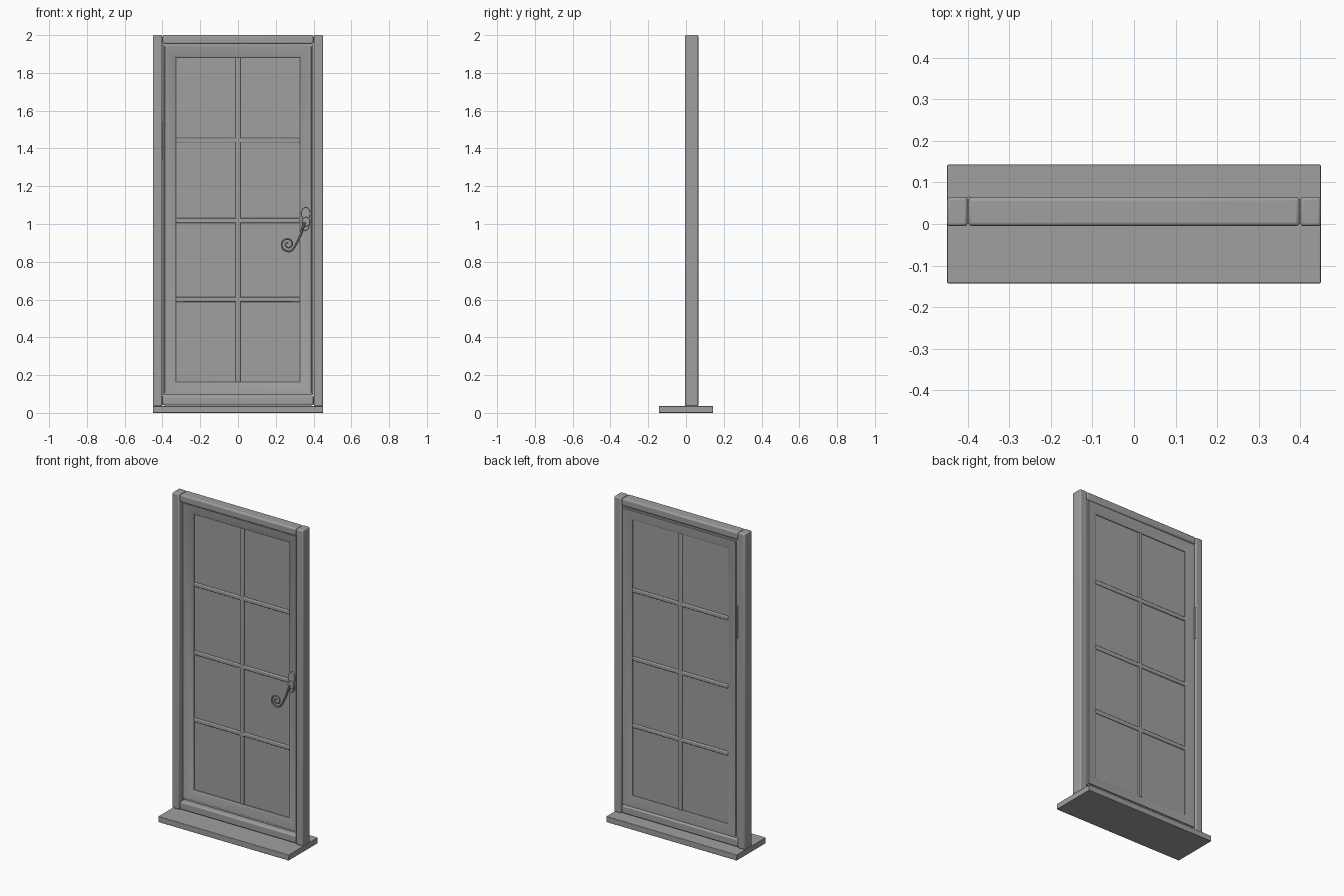
import bpy, bmesh, math

cube = bpy.data.objects.get("Cube")
if cube:
    bpy.data.objects.remove(cube)

GREY = (0.35, 0.35, 0.35, 1)
mat = bpy.data.materials.new("plain grey")
mat.use_nodes = True
mat.diffuse_color = GREY
mat.node_tree.nodes["Principled BSDF"].inputs["Base Color"].default_value = GREY


def finish(obj, bevel=0, segments=3):
    """Apply material, optional rounded edges and smooth shading."""
    obj.data.materials.append(mat)
    if bevel:
        mod = obj.modifiers.new("rounded edges", "BEVEL")
        mod.width, mod.segments = bevel, segments
    bpy.ops.object.select_all(action="DESELECT")
    obj.select_set(True)
    bpy.context.view_layer.objects.active = obj
    bpy.ops.object.shade_smooth_by_angle(angle=math.radians(35))
    return obj


def mesh_object(name, bm, bevel=0):
    bmesh.ops.recalc_face_normals(bm, faces=bm.faces)
    mesh = bpy.data.meshes.new(name)
    bm.to_mesh(mesh)
    bm.free()
    obj = bpy.data.objects.new(name, mesh)
    bpy.context.collection.objects.link(obj)
    return finish(obj, bevel)


def box(name, x, y, z, bevel=0):
    """Box spanning the given (low, high) pairs."""
    bm = bmesh.new()
    bmesh.ops.create_cube(bm, size=1)
    for v in bm.verts:
        for i, (lo, hi) in enumerate((x, y, z)):
            v.co[i] = hi if v.co[i] > 0 else lo
    return mesh_object(name, bm, bevel)


def mitred_frame(name, half, bottom, top, profile):
    """Sweep a closed (inset, depth) profile round a rectangle."""
    bm = bmesh.new()
    rings = []
    for inset, y in profile:
        w, lo, hi = half - inset, bottom + inset, top - inset
        rings.append([bm.verts.new((a, y, b))
                      for a, b in ((-w, lo), (w, lo), (w, hi), (-w, hi))])
    for k, ring in enumerate(rings):
        nxt = rings[(k + 1) % len(rings)]
        for i in range(4):
            j = (i + 1) % 4
            bm.faces.new((ring[i], ring[j], nxt[j], nxt[i]))
    return mesh_object(name, bm)


def disc(name, x, z, y, half_width, half_height, bevel):
    """Flat oval plate facing the front, y = (front, back)."""
    bm = bmesh.new()
    bmesh.ops.create_cone(bm, cap_ends=True, segments=32, radius1=1, radius2=1, depth=1)
    for v in bm.verts:
        a, b, c = v.co
        v.co = (x + a * half_width, y[0] if c > 0 else y[1], z + b * half_height)
    obj = mesh_object(name, bm, bevel)
    obj.modifiers[0].limit_method = "ANGLE"
    return obj


def tube(name, points, radius):
    """Round rod along points of (x, y, z, thickness)."""
    curve = bpy.data.curves.new(name, "CURVE")
    curve.dimensions = "3D"
    curve.bevel_depth, curve.bevel_resolution = radius, 3
    curve.use_fill_caps = True
    spline = curve.splines.new("NURBS")
    spline.points.add(len(points) - 1)
    spline.use_endpoint_u = True
    spline.order_u = 4
    for p, (x, y, z, r) in zip(spline.points, points):
        p.co, p.radius = (x, y, z, 1), r
    obj = bpy.data.objects.new(name, curve)
    bpy.context.collection.objects.link(obj)
    bpy.ops.object.select_all(action="DESELECT")
    obj.select_set(True)
    bpy.context.view_layer.objects.active = obj
    bpy.ops.object.convert(target="MESH")
    return finish(bpy.context.object)


# Threshold and outer frame
DEPTH = (-0.005, 0.065)
box("threshold", (-0.45, 0.45), (-0.143, 0.143), (0, 0.036), 0.003)
for side, a, b in (("right", -0.45, -0.401), ("left", 0.401, 0.45)):
    box(side + "_jamb", (a, b), DEPTH, (0.036, 2), 0.007)
box("head_rail", (-0.399, 0.399), DEPTH, (1.953, 2), 0.009)
box("bottom_rail", (-0.399, 0.399), DEPTH, (0.04, 0.091), 0.009)

# Door leaf with mitred, sloping stiles
mitred_frame("door_leaf_frame", 0.398, 0.094, 1.951, (
    (0, 0.026), (0.01, 0.026), (0.012, 0.02), (0.064, 0.03), (0.07, 0.036),
    (0.07, 0.056), (0.064, 0.059), (0.012, 0.063), (0.01, 0.058), (0, 0.058)))
box("glass_panel", (-0.33, 0.33), (0.043, 0.051), (0.16, 1.885))

# Glazing bars
BAR = (0.034, 0.06)
box("vertical_bar", (-0.013, 0.013), BAR, (0.162, 1.882), 0.005)
for i, z in enumerate((0.6, 1.018, 1.443)):
    box(f"horizontal_bar_{i + 1}", (-0.329, 0.329), BAR, (z - 0.0125, z + 0.0125), 0.005)

# Handle plates
disc("handle_plate_upper", 0.358, 1.055, (0.012, 0.03), 0.024, 0.034, 0.003)
disc("handle_plate_lower", 0.358, 0.998, (0.012, 0.03), 0.02, 0.034, 0.003)
disc("handle_boss", 0.36, 1.012, (0.002, 0.014), 0.021, 0.025, 0.003)

# Lever sweeping down into a scroll
path = [(0.355, 0.004, 1.01, 1.3), (0.345, 0.003, 0.985, 1.2),
        (0.333, 0.003, 0.945, 1.1), (0.312, 0.003, 0.9, 1)]
for i in range(20):
    t = i / 19
    angle = -0.9 - t * 3.4 * math.pi
    r = 0.036 * (1 - t) + 0.006
    path.append((0.264 + r * math.cos(angle), 0.003,
                 0.893 + r * math.sin(angle), 1 - 0.4 * t))
tube("handle_lever", path, 0.0055)

# Hinge pin at the back
tube("hinge_pin", [(-0.398, 0.06, 1.34 + 0.2 * k / 3, 1) for k in range(4)], 0.006)
